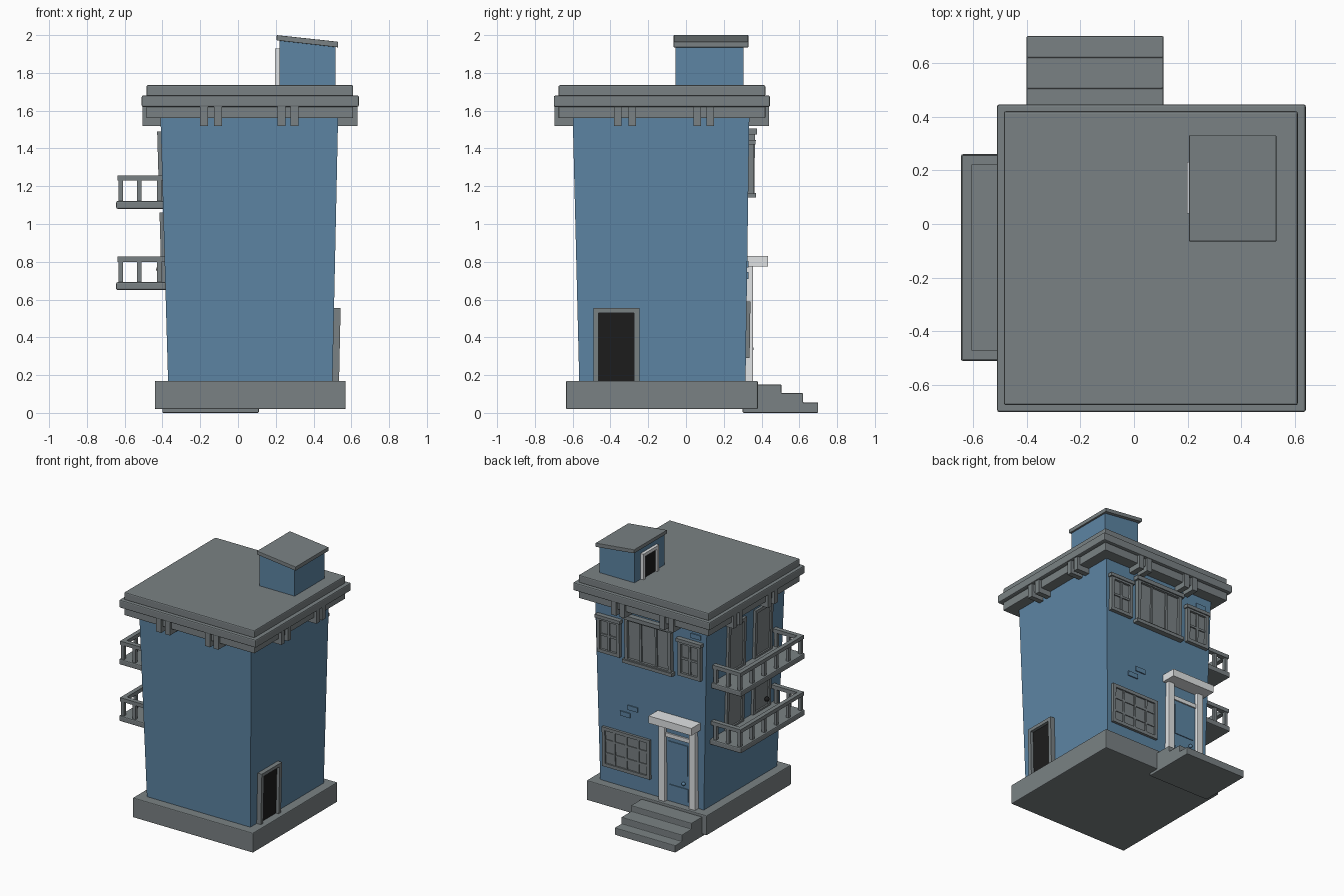
import bpy, bmesh
from mathutils import Matrix

if "Cube" in bpy.data.objects:
    bpy.data.objects.remove(bpy.data.objects["Cube"])


def material(name, r, g, b):
    m = bpy.data.materials.new(name)
    m.diffuse_color = (r, g, b, 1)
    m.use_nodes = True
    m.node_tree.nodes["Principled BSDF"].inputs["Base Color"].default_value = m.diffuse_color
    return m


BLUE = material("blue_wall", 0.11, 0.235, 0.37)
GREY = material("stone_grey", 0.195, 0.222, 0.23)
BLACK = material("black", 0.012, 0.012, 0.012)
WHITE = material("white_trim", 0.75, 0.77, 0.78)


def finish(name, bm, mat, bevel=0.0):
    bmesh.ops.recalc_face_normals(bm, faces=bm.faces)
    me = bpy.data.meshes.new(name)
    bm.to_mesh(me)
    bm.free()
    ob = bpy.data.objects.new(name, me)
    bpy.context.collection.objects.link(ob)
    me.materials.append(mat)
    if bevel:
        mod = ob.modifiers.new("soft_edges", "BEVEL")
        mod.width, mod.segments = bevel, 2
    return ob


# Leaning wall mappings: (along wall, out from wall, height) -> world
def back(u, d, z):
    return (u, 0.315 + 0.0144 * (z - 0.17) + d, z)


def left(u, d, z):
    return (-0.37 - 0.0288 * (z - 0.17) - d, u, z)


def right(u, d, z):
    return (0.50 + 0.0216 * (z - 0.17) + d, u, z)


def boxes(name, items, mat, wall=None, bevel=0.0):
    """One object made of boxes (x0, x1, y0, y1, z0, z1), optionally laid on a wall."""
    bm = bmesh.new()
    for x0, x1, y0, y1, z0, z1 in items:
        for v in bmesh.ops.create_cube(bm, size=1)["verts"]:
            p = (x0 if v.co.x < 0 else x1, y0 if v.co.y < 0 else y1, z0 if v.co.z < 0 else z1)
            v.co = wall(*p) if wall else p
    return finish(name, bm, mat, bevel)


def prism(name, profile, axis, a, b, mat, bevel=0.0):
    """Extrude a 2D profile (other axis, z) along x or y."""
    bm = bmesh.new()
    place = (lambda t, p: (t, p[0], p[1])) if axis == "x" else (lambda t, p: (p[0], t, p[1]))
    face = bm.faces.new([bm.verts.new(place(a, p)) for p in profile])
    ext = bmesh.ops.extrude_face_region(bm, geom=[face])["geom"]
    move = (b - a, 0, 0) if axis == "x" else (0, b - a, 0)
    bmesh.ops.translate(bm, vec=move, verts=[g for g in ext if isinstance(g, bmesh.types.BMVert)])
    return finish(name, bm, mat, bevel)


def knob(name, loc, r, mat):
    bm = bmesh.new()
    bmesh.ops.create_uvsphere(bm, u_segments=12, v_segments=8, radius=r, matrix=Matrix.Translation(loc))
    ob = finish(name, bm, mat)
    for p in ob.data.polygons:
        p.use_smooth = True


def frame(u0, u1, z0, z1, w, d0, d1):
    return [(u0, u0 + w, d0, d1, z0, z1), (u1 - w, u1, d0, d1, z0, z1),
            (u0 + w, u1 - w, d0, d1, z1 - w, z1), (u0 + w, u1 - w, d0, d1, z0, z0 + w)]


def window(name, u0, u1, z0, z1, cols, rows, d, wall):
    w = 0.025
    boxes(name + "_pane", [(u0 + w, u1 - w, -0.01, d * 0.4, z0 + w, z1 - w)], GREY, wall)
    parts = frame(u0, u1, z0, z1, w, -0.01, d)
    for i in range(1, cols):
        c = u0 + (u1 - u0) * i / cols
        parts.append((c - 0.008, c + 0.008, 0, d * 0.75, z0 + w, z1 - w))
    for i in range(1, rows):
        c = z0 + (z1 - z0) * i / rows
        parts.append((u0 + w, u1 - w, 0, d * 0.7, c - 0.008, c + 0.008))
    boxes(name + "_frame", parts, GREY, wall)


# Base slab and entrance steps
boxes("base", [(-0.44, 0.57, -0.635, 0.38, 0.02, 0.17)], GREY, bevel=0.006)
prism("entrance_steps", [(0.3, 0), (0.70, 0), (0.70, 0.055), (0.62, 0.055), (0.62, 0.105),
                         (0.505, 0.105), (0.505, 0.15), (0.3, 0.15)], "x", -0.40, 0.11, GREY, 0.005)

# Main body, widening towards the top
bm = bmesh.new()
for v in bmesh.ops.create_cube(bm, size=1)["verts"]:
    up = v.co.z > 0
    xs, ys = ((-0.412, 0.531), (-0.601, 0.336)) if up else ((-0.37, 0.50), (-0.565, 0.315))
    v.co = (xs[v.co.x > 0], ys[v.co.y > 0], 1.62 if up else 0.16)
finish("body", bm, BLUE)

# Stepped cornice and flat roof
boxes("cornice_lower", [(-0.485, 0.61, -0.675, 0.42, 1.56, 1.625)], GREY, bevel=0.005)
boxes("cornice_middle", [(-0.51, 0.64, -0.70, 0.445, 1.62, 1.68)], GREY, bevel=0.008)
boxes("roof_slab", [(-0.485, 0.61, -0.675, 0.42, 1.675, 1.735)], GREY, bevel=0.008)

# Paired brackets under the cornice on all four sides
brackets = []
for c in (-0.18, -0.107, 0.23, 0.30):
    for y0, y1 in ((-0.695, -0.58), (0.32, 0.44)):
        brackets.append((c - 0.021, c + 0.021, y0, y1, 1.52, 1.63))
for c in (-0.362, -0.285, 0.06, 0.128):
    for x0, x1 in ((-0.505, -0.39), (0.51, 0.632)):
        brackets.append((x0, x1, c - 0.02, c + 0.02, 1.52, 1.63))
boxes("cornice_brackets", brackets, GREY)

# Rooftop hut with sloped lid and door
prism("roof_hut", [(0.22, 1.72), (0.515, 1.72), (0.515, 1.95), (0.22, 1.98)], "y", -0.055, 0.305, BLUE)
prism("roof_hut_lid", [(0.205, 1.972), (0.53, 1.935), (0.53, 1.965), (0.205, 2.0)],
      "y", -0.065, 0.33, GREY, 0.003)
boxes("roof_hut_door_frame", [(0.197, 0.225, 0.04, 0.065, 1.73, 1.93), (0.197, 0.225, 0.205, 0.23, 1.73, 1.93),
                              (0.197, 0.225, 0.065, 0.205, 1.905, 1.93)], WHITE)
boxes("roof_hut_door", [(0.212, 0.225, 0.06, 0.21, 1.73, 1.91)], BLACK)

# Side door on the right wall
boxes("side_door_frame", [(-0.49, -0.462, -0.01, 0.035, 0.165, 0.555), (-0.275, -0.247, -0.01, 0.035, 0.165, 0.555),
                          (-0.462, -0.275, -0.01, 0.035, 0.53, 0.555)], GREY, right)
boxes("side_door", [(-0.465, -0.272, -0.01, 0.012, 0.165, 0.535)], BLACK, right)

# Back wall windows, with sill and header on the wide one
window("lower_window", 0.07, 0.47, 0.29, 0.59, 4, 3, 0.02, back)
window("small_window_1", 0.31, 0.50, 1.16, 1.43, 2, 2, 0.028, back)
window("small_window_2", -0.37, -0.18, 1.16, 1.43, 2, 2, 0.028, back)
window("wide_window", -0.125, 0.265, 1.15, 1.49, 3, 1, 0.032, back)
boxes("window_ledges", [(-0.14, 0.28, -0.01, 0.042, 1.14, 1.165), (-0.14, 0.28, -0.01, 0.042, 1.475, 1.505),
                        (0.30, 0.51, -0.01, 0.036, 1.42, 1.445), (-0.38, -0.17, -0.01, 0.036, 1.42, 1.445)],
      GREY, back)

# Loose bricks standing out of the back wall
boxes("wall_bricks", [(x, x + 0.085, -0.01, 0.008, z, z + 0.035) for x, z in
                      ((0.175, 0.77), (0.24, 0.71), (-0.36, 1.465))], BLUE, back)

# Entrance: blue door, white columns, transom and canopy
boxes("entrance_door", [(-0.27, -0.07, -0.01, 0.012, 0.15, 0.66)], BLUE, back)
boxes("entrance_door_panels", [(-0.25, -0.09, 0, 0.018, z, z + h) for z, h in ((0.20, 0.10), (0.40, 0.23))],
      BLUE, back)
boxes("transom_glass", [(-0.27, -0.07, -0.01, 0.01, 0.69, 0.77)], BLUE, back)
boxes("entrance_trim", [(-0.27, -0.07, -0.01, 0.022, 0.66, 0.69)], WHITE, back)
boxes("entrance_columns", [(x, x + 0.055, 0.30, 0.356, 0.15, 0.78) for x in (-0.325, -0.07)], WHITE, bevel=0.006)
boxes("entrance_canopy", [(-0.35, 0.01, 0.30, 0.435, 0.775, 0.83)], WHITE)
knob("entrance_knob", (-0.22, 0.344, 0.34), 0.014, BLUE)

# Two balconies on the left wall, each with rails, posts and two doors
for n, z in enumerate((0.65, 1.08), 1):
    boxes(f"balcony_{n}_floor", [(-0.645, -0.38, -0.51, 0.26, z, z + 0.042)], GREY, bevel=0.008)
    t0, t1 = z + 0.15, z + 0.178
    boxes(f"balcony_{n}_rail", [(-0.638, -0.605, -0.505, 0.255, t0, t1), (-0.605, -0.385, -0.505, -0.47, t0, t1),
                                (-0.605, -0.385, 0.22, 0.255, t0, t1)], GREY)
    spots = [(-0.62, -0.488 + 0.726 * i / 5) for i in range(6)]
    spots += [(x, y) for x in (-0.523, -0.418) for y in (-0.488, 0.238)]
    boxes(f"balcony_{n}_posts", [(x - 0.012, x + 0.012, y - 0.012, y + 0.012, z + 0.03, t0 + 0.01)
                                 for x, y in spots], GREY)
    for k, u in enumerate((-0.44, -0.12), 1):
        window(f"balcony_{n}_door_{k}", u, u + 0.21, z + 0.03, z + 0.41, 1, 1, 0.02, left)
knob("balcony_knob", (-0.415, -0.38, 0.76), 0.018, BLACK)
